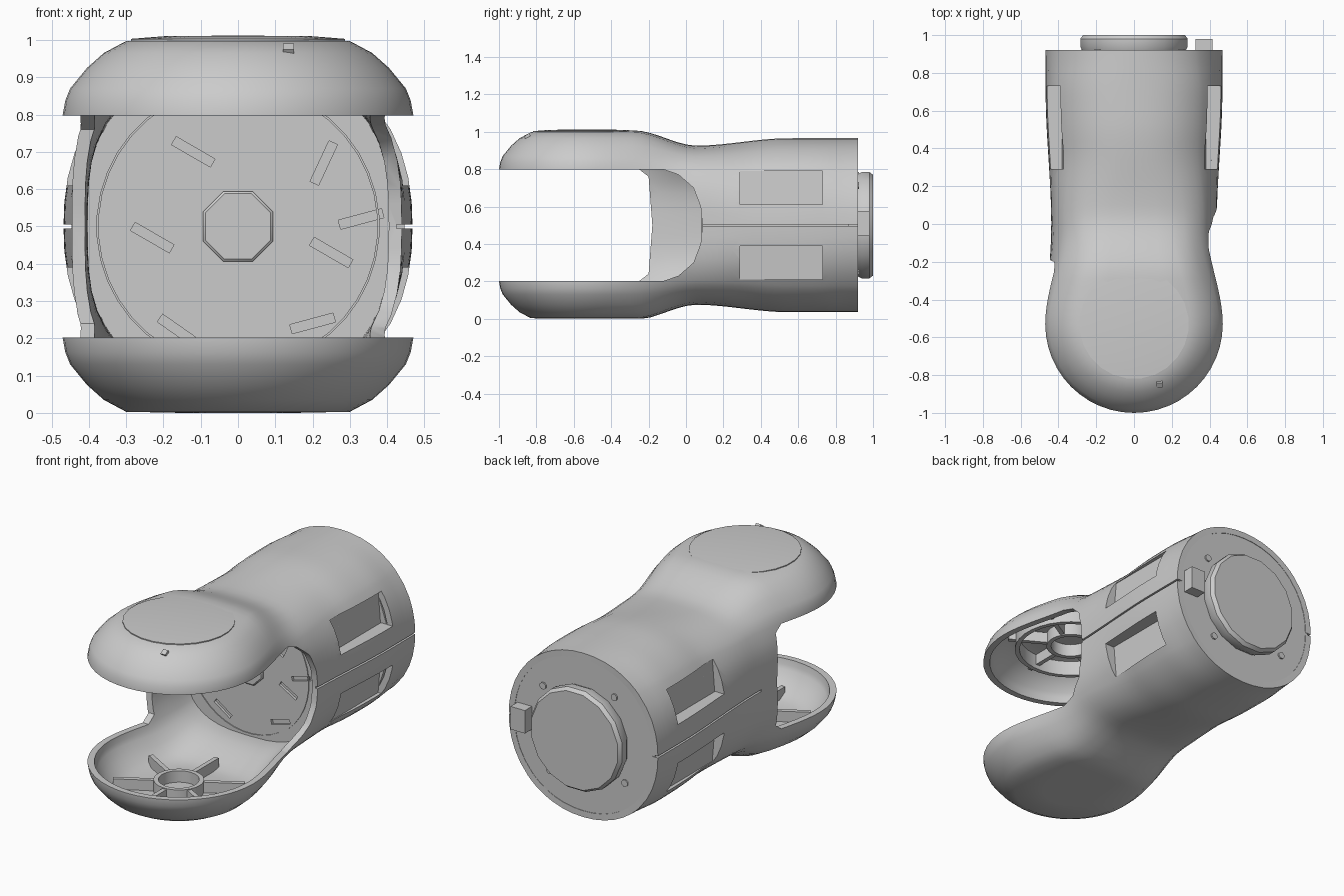
import bpy, bmesh, math
from math import sin, cos, pi, radians
from mathutils import Matrix, Vector

if "Cube" in bpy.data.objects:
    bpy.data.objects.remove(bpy.data.objects["Cube"])

grey = bpy.data.materials.new("light_grey")
grey.use_nodes = True
grey.diffuse_color = (0.6, 0.6, 0.6, 1)
grey.node_tree.nodes["Principled BSDF"].inputs["Base Color"].default_value = (0.6, 0.6, 0.6, 1)

CUP_Y, MID = -0.53, 0.5


def finish(name, bm, smooth=True):
    bmesh.ops.recalc_face_normals(bm, faces=bm.faces)
    me = bpy.data.meshes.new(name)
    bm.to_mesh(me)
    bm.free()
    me.materials.append(grey)
    ob = bpy.data.objects.new(name, me)
    bpy.context.collection.objects.link(ob)
    if smooth:
        shade(ob)
    return ob


def activate(ob):
    bpy.ops.object.select_all(action='DESELECT')
    ob.select_set(True)
    bpy.context.view_layer.objects.active = ob


def shade(ob):
    activate(ob)
    bpy.ops.object.shade_smooth_by_angle(angle=radians(35))


def box(name, center, size, turn=None):
    bm = bmesh.new()
    m = Matrix.Translation(center) @ (turn or Matrix()) @ Matrix.Diagonal((*size, 1))
    bmesh.ops.create_cube(bm, size=1, matrix=m)
    return finish(name, bm, False)


def prism(name, pts, axis, lo, hi):
    # Polygon pushed along an axis: 'x' takes (y, z) points, 'y' takes (x, z)
    bm = bmesh.new()
    place = (lambda a, b, t: (t, a, b)) if axis == 'x' else (lambda a, b, t: (a, t, b))
    face = bm.faces.new([bm.verts.new(place(a, b, lo)) for a, b in pts])
    ext = bmesh.ops.extrude_face_region(bm, geom=[face])
    step = Vector(place(0, 0, hi - lo))
    bmesh.ops.translate(bm, vec=step, verts=[v for v in ext['geom'] if isinstance(v, bmesh.types.BMVert)])
    return finish(name, bm, False)


def lathe(name, prof, origin, along_y=False, n=32):
    # Spin a closed (radius, height) profile
    bm = bmesh.new()
    rings = []
    for i in range(n):
        a = 2 * pi * (i + 0.5) / n
        rings.append([bm.verts.new((r * cos(a), r * sin(a), h)) for r, h in prof])
    for i in range(n):
        p, q = rings[i], rings[(i + 1) % n]
        for j in range(len(prof)):
            k = (j + 1) % len(prof)
            bm.faces.new((p[j], q[j], q[k], p[k]))
    bmesh.ops.remove_doubles(bm, verts=bm.verts, dist=0.0001)
    m = Matrix.Translation(origin)
    if along_y:
        m = m @ Matrix.Rotation(-pi / 2, 4, 'X')
    bmesh.ops.transform(bm, matrix=m, verts=bm.verts)
    return finish(name, bm)


def cut(ob, cutters):
    for c in cutters:
        c.hide_render = True
        activate(ob)
        mod = ob.modifiers.new("cut", 'BOOLEAN')
        mod.operation, mod.solver, mod.object = 'DIFFERENCE', 'EXACT', c
        bpy.ops.object.modifier_apply(modifier=mod.name)
        bpy.data.objects.remove(c)


def ease(a, b, t):
    t = min(1, max(0, (t - a) / (b - a)))
    return t * t * (3 - 2 * t)


# Housing: quarter surface of a rounded cup flowing into a tube, then mirrored
cup = [(0.463 + 0.007 * i / 5, 0.06 * i) for i in range(6)]
cup += [(0.463, 0.338), (0.45, 0.37), (0.405, 0.425), (0.36, 0.465), (0.30, 0.497), (0.15, 0.505), (0, 0.507)]
heights = [sin(radians(a)) for a in (0, 8, 16.5, 25, 34, 44, 48, 53, 60, 67, 75, 83, 90)]
rows = []
for i in range(12):
    f = pi / 2 * (1 - i / 12)
    rows.append([(r * cos(f), CUP_Y - r * sin(f), z) for r, z in cup])
for i in range(31):
    y = CUP_Y + (0.92 - CUP_Y) * i / 30
    rx = 0.438 + 0.03 * ease(0, 0.7, y)
    rz = 0.425 + 0.04 * ease(0.05, 0.55, y)
    n = 3 - 0.7 * ease(0, 0.4, y) - 0.2 * ease(0.7, 0.92, y)
    tx, tz = ease(CUP_Y, 0, y), ease(-0.28, 0.06, y)
    rows.append([(r + (rx * (1 - h ** n) ** (1 / n) - r) * tx, y, z + (rz * h - z) * tz)
                 for (r, z), h in zip(cup, heights)])
bm = bmesh.new()
for sx in (1, -1):
    for sz in (1, -1):
        grid = [[bm.verts.new((x * sx, y, MID + max(z * sz, -MID))) for x, y, z in row] for row in rows]
        for p, q in zip(grid, grid[1:]):
            for j in range(len(cup) - 1):
                bm.faces.new((p[j], p[j + 1], q[j + 1], q[j]))
bmesh.ops.remove_doubles(bm, verts=bm.verts, dist=0.0005)
housing = finish("housing", bm, False)
activate(housing)
solid = housing.modifiers.new("wall", 'SOLIDIFY')
solid.thickness, solid.offset = 0.035, -1
bpy.ops.object.modifier_apply(modifier="wall")

# Openings between the cups, side pockets and seam grooves
LO, HI = 0.202, 0.798
left_edge = [(-1.2, LO), (-0.12, LO), (-0.04, 0.23), (0.04, 0.3), (0.078, 0.4), (0.088, 0.5),
             (0.078, 0.6), (0.04, 0.7), (-0.04, 0.77), (-0.12, HI), (-1.2, HI)]
right_edge = [(-1.2, LO), (-0.25, LO), (-0.2, 0.24), (-0.18, 0.5), (-0.2, 0.76), (-0.25, HI), (-1.2, HI)]
cutters = [prism("left_opening_cutter", left_edge, 'x', -0.01, 0.7),
           prism("right_opening_cutter", right_edge, 'x', -0.7, 0.01)]
for sx in (1, -1):
    cutters.append(box("seam_cutter", (sx * 0.525, 0.5, MID), (0.2, 1.1, 0.01)))
    for sz in (1, -1):
        pocket = [(0.383, 0.11), (0.368, 0.29), (0.6, 0.29), (0.6, 0.11)]
        floor = [(0.383, 0.10), (0.368, 0.285), (0.345, 0.285), (0.36, 0.10)]
        flip = lambda pts: [(x * sx, MID + z * sz) for x, z in pts]
        cutters.append(prism("pocket_cutter", flip(pocket), 'y', 0.29, 0.73))
        prism("pocket_floor", flip(floor), 'y', 0.27, 0.75)
        for y in (0.28, 0.74):
            wall = [(0.36, 0.11), (0.345, 0.28), (0.362, 0.28), (0.42, 0.11)]
            prism("pocket_end_wall", flip(wall), 'y', y - 0.009, y + 0.009)
        box("pocket_ledge", (sx * 0.395, 0.51, MID + sz * 0.1), (0.08, 0.46, 0.016))
cut(housing, cutters)
shade(housing)

# Seam backing strips
for sx in (1, -1):
    box("seam_backing", (sx * 0.41, 0.5, MID), (0.025, 0.76, 0.06))

# Bulkhead closing the tube mouth, with slots, a seam ring and a hub
outline = []
for i in range(48):
    c, s = cos(2 * pi * i / 48), sin(2 * pi * i / 48)
    outline.append((math.copysign(0.42 * abs(c) ** 0.7, c), MID + math.copysign(0.408 * abs(s) ** 0.7, s)))
bulkhead = prism("bulkhead", outline, 'y', 0.095, 0.135)
slots = []
for x, z, a in ((-0.12, 0.7, -30), (0.23, 0.67, 65), (-0.23, 0.47, -30), (0.25, 0.43, -30),
                (-0.16, 0.22, -35), (0.2, 0.24, 15), (0.33, 0.52, 15)):
    slots.append(box("slot_cutter", (x, 0.095, z), (0.12, 0.03, 0.025), Matrix.Rotation(radians(-a), 4, 'Y')))
cut(bulkhead, slots)
lathe("bulkhead_ring", [(0.374, 0.09), (0.38, 0.09), (0.38, 0.1), (0.374, 0.1)], (0, 0, MID), True, 40)
lathe("bulkhead_hub", [(0, 0.082), (0.095, 0.082), (0.102, 0.088), (0.102, 0.11), (0, 0.11)], (0, 0, MID), True, 8)

# Rear cap, mounting disc and connector
lathe("rear_cap", [(0, 0.87), (0.448, 0.87), (0.448, 0.917), (0, 0.917)], (0, 0, MID), True, 48)
lathe("mounting_disc", [(0, 0.9), (0.27, 0.9), (0.29, 0.94), (0.29, 0.98), (0.275, 1), (0, 1)],
      (0, 0, MID), True, 16)
box("connector", (0.37, 0.945, MID + 0.01), (0.09, 0.07, 0.13))
for a in (0.7, 2.2, 3.8, 5.4):
    lathe("rear_screw", [(0, 0.91), (0.02, 0.91), (0.02, 0.925), (0, 0.925)],
          (0.33 * cos(a), 0, MID + 0.33 * sin(a)), True, 8)

# Cap plate and small pin on the upper cup
lathe("top_cap", [(0, 0.99), (0.29, 0.99), (0.29, 1.003), (0.2, 1.01), (0, 1.012)], (0, CUP_Y, 0), n=24)
box("top_pin", (0.135, -0.845, 0.97), (0.03, 0.03, 0.03), Matrix.Rotation(0.6, 4, 'X'))

# Ribs and bearing rings inside both cups
for side, sz in (("lower", -1), ("upper", 1)):
    far = MID + sz * 0.48
    for r, depth in ((0.13, 0.40), (0.3, 0.38))[:1 if sz < 0 else 2]:
        near = MID + sz * depth
        lathe(side + "_ring", [(r - 0.025, near), (r, near), (r, far), (r - 0.025, far)], (0, CUP_Y, 0))
    for i in range(6):
        a = i * pi / 3 + pi / 6
        box(side + "_rib", (0.23 * cos(a), CUP_Y + 0.23 * sin(a), MID + sz * 0.435),
            (0.22, 0.025, 0.06), Matrix.Rotation(a, 4, 'Z'))
